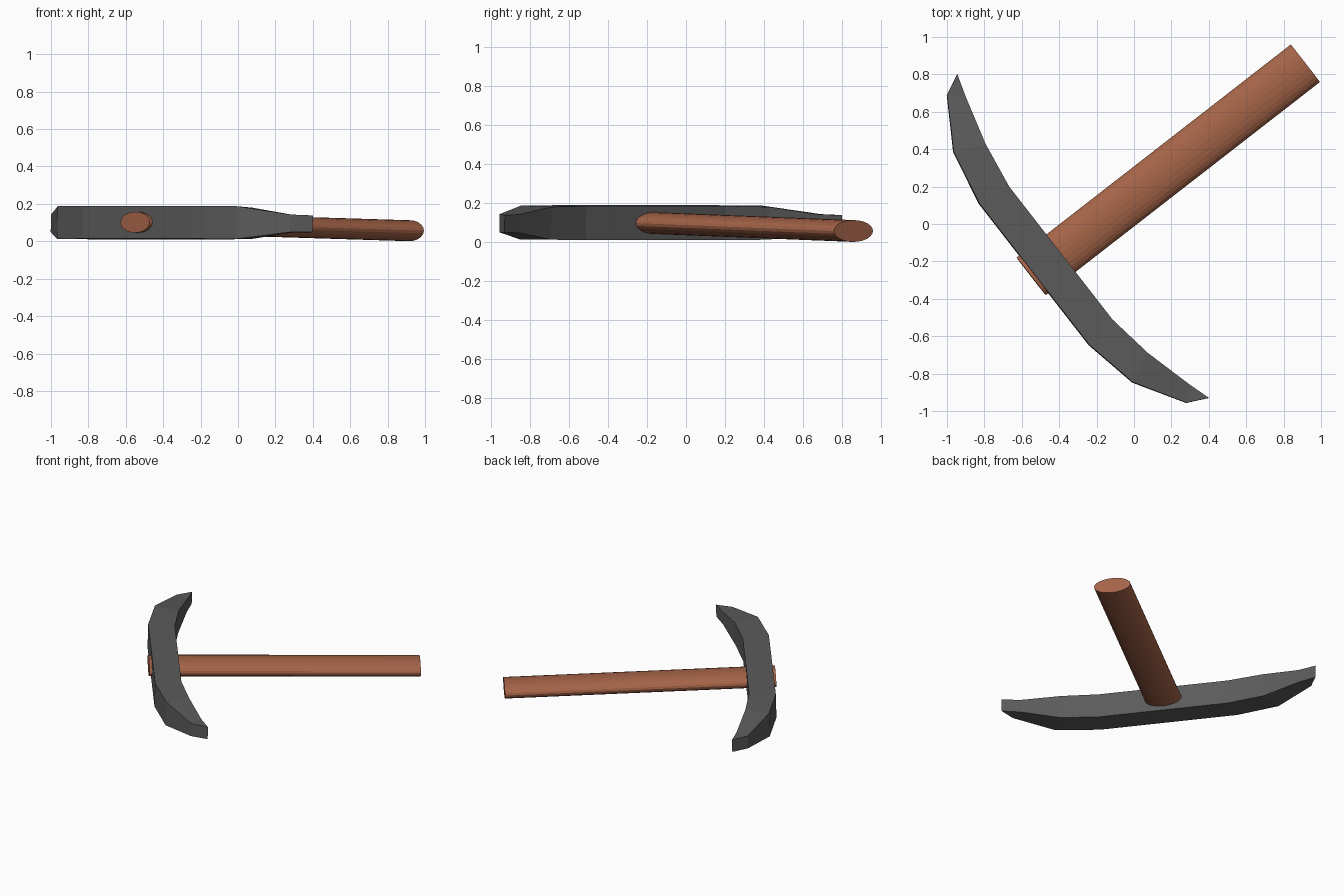
import bpy, bmesh, math
from mathutils import Matrix

if "Cube" in bpy.data.objects:
    bpy.data.objects.remove(bpy.data.objects["Cube"])

# Shared frame: local x runs along the handle, local y along the head
POSE = (Matrix.Translation((-0.55, -0.28, 0.102))
        @ Matrix.Rotation(math.atan2(1.14, 1.467), 4, 'Z')
        @ Matrix.Rotation(math.radians(1.4), 4, 'Y'))


def add_object(name, bm, color):
    bmesh.ops.recalc_face_normals(bm, faces=bm.faces)
    mesh = bpy.data.meshes.new(name)
    bm.to_mesh(mesh)
    bm.free()
    mat = bpy.data.materials.new(name + "_material")
    mat.diffuse_color = (*color, 1)
    mat.use_nodes = True
    mat.node_tree.nodes["Principled BSDF"].inputs["Base Color"].default_value = mat.diffuse_color
    mesh.materials.append(mat)
    obj = bpy.data.objects.new(name, mesh)
    obj.matrix_world = POSE
    bpy.context.collection.objects.link(obj)
    return obj


# Handle: flattened oval rod
LENGTH = 1.857
bm = bmesh.new()
bmesh.ops.create_cone(
    bm, cap_ends=True, segments=24, radius1=1, radius2=1, depth=LENGTH,
    matrix=Matrix.Translation((LENGTH / 2, 0, 0))
    @ Matrix.Diagonal((1, 0.127, 0.056, 1))
    @ Matrix.Rotation(math.pi / 2, 4, 'Y'))
add_object("handle", bm, (0.376, 0.127, 0.065))

# Head: symmetric curved pick, each station = outer (x, y), inner (x, y),
# outer half height, inner half height
STATIONS = [
    ((0.019, 0.479), (0.200, 0.450), 0.0875, 0.0875),
    ((0.080, 0.780), (0.240, 0.707), 0.0875, 0.084),
    ((0.240, 1.043), (0.312, 0.972), 0.047, 0.047),
]
TIP, TIP_HALF = (0.351, 1.096), 0.045

bm = bmesh.new()


def ring(station, side):
    (ox, oy), (ix, iy), oh, ih = station
    return [bm.verts.new(c) for c in (
        (ox, side * oy, -oh), (ox, side * oy, oh),
        (ix, side * iy, ih), (ix, side * iy, -ih))]


rings = [ring(s, -1) for s in reversed(STATIONS)] + [ring(s, 1) for s in STATIONS]
for a, b in zip(rings, rings[1:]):
    for i in range(4):
        j = (i + 1) % 4
        bm.faces.new((a[i], a[j], b[j], b[i]))

# Wedge-shaped tips closing both ends
for side, (ob, ot, it, ib) in ((-1, rings[0]), (1, rings[-1])):
    low, top = [bm.verts.new((TIP[0], side * TIP[1], z)) for z in (-TIP_HALF, TIP_HALF)]
    bm.faces.new((ob, ot, top, low))
    bm.faces.new((it, ib, low, top))
    bm.faces.new((ot, it, top))
    bm.faces.new((ib, ob, low))

add_object("pick_head", bm, (0.105, 0.105, 0.105))
